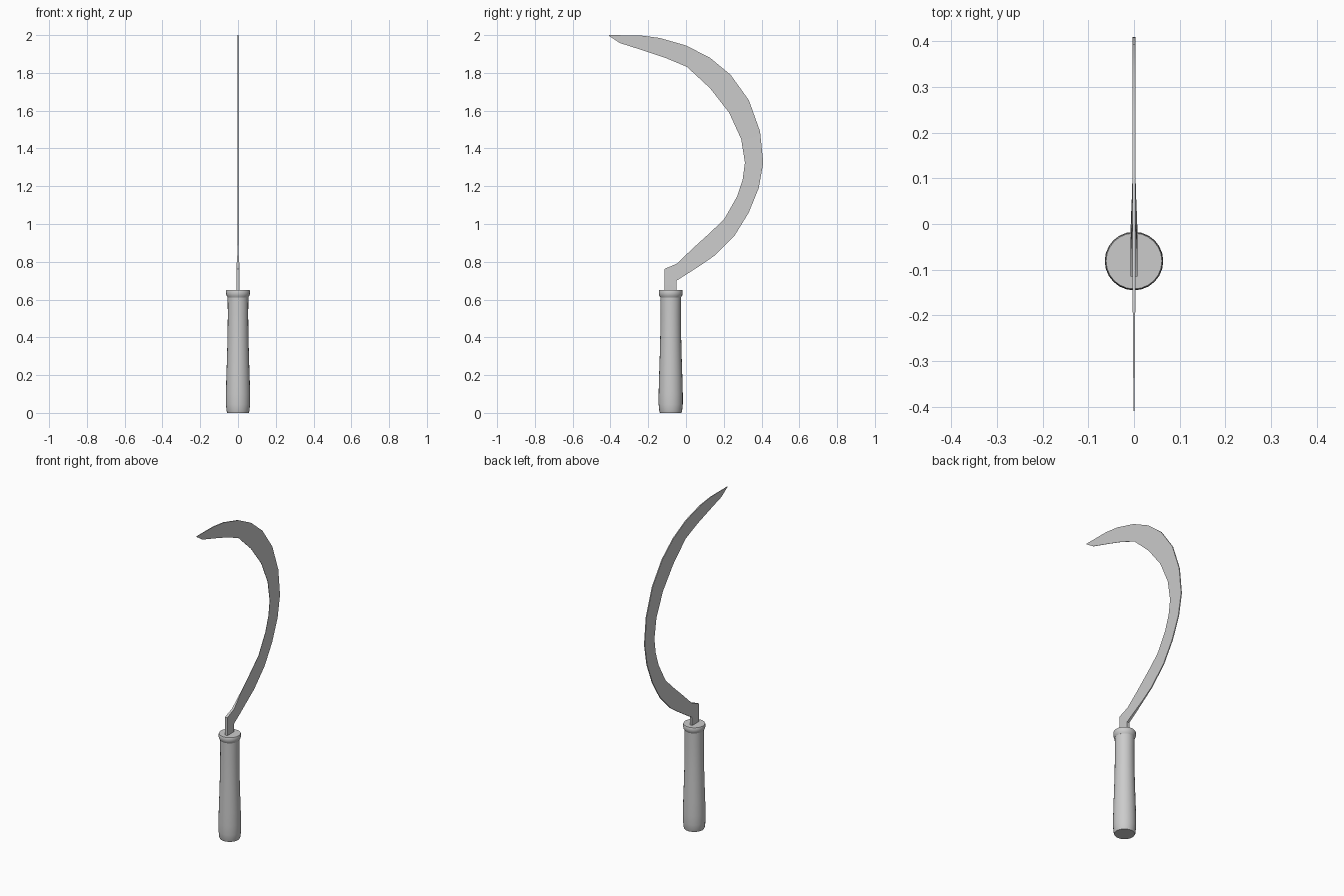
import bpy, bmesh, math

HANDLE_Y = -0.081


def finish(name, bm, angle=35):
    bmesh.ops.recalc_face_normals(bm, faces=bm.faces)
    mesh = bpy.data.meshes.new(name)
    bm.to_mesh(mesh)
    bm.free()
    ob = bpy.data.objects.new(name, mesh)
    bpy.context.collection.objects.link(ob)
    bpy.ops.object.select_all(action='DESELECT')
    ob.select_set(True)
    bpy.context.view_layer.objects.active = ob
    bpy.ops.object.shade_smooth_by_angle(angle=math.radians(angle))
    return ob


def lathe(name, profile, sides=24):
    """Closed turned part from (radius, z) rings, capped at both ends."""
    bm = bmesh.new()
    rings = []
    for r, z in profile:
        rings.append([bm.verts.new((r * math.cos(2 * math.pi * i / sides),
                                    HANDLE_Y + r * math.sin(2 * math.pi * i / sides), z))
                      for i in range(sides)])
    bridge(bm, rings)
    return finish(name, bm)


def bridge(bm, rings):
    n = len(rings[0])
    for a, b in zip(rings, rings[1:]):
        for i in range(n):
            j = (i + 1) % n
            bm.faces.new((a[i], a[j], b[j], b[i]))
    bm.faces.new(rings[0])
    bm.faces.new(rings[-1])


# Turned grip, swelling towards the butt
lathe("handle", [(0.057, 0.0), (0.060, 0.008), (0.064, 0.045), (0.064, 0.10),
                 (0.062, 0.18), (0.058, 0.30), (0.055, 0.42), (0.054, 0.52),
                 (0.055, 0.63)])

# Collar at the top of the grip
lathe("handle_collar", [(0.055, 0.612), (0.061, 0.622), (0.063, 0.632), (0.063, 0.645), (0.061, 0.65)])

# Tang and curved blade: back y, z, cutting edge y, z, half thickness
stations = [
    (-0.050, 0.60, -0.115, 0.60, 0.008),
    (-0.050, 0.70, -0.115, 0.762, 0.008),
    (0.005, 0.735, -0.048, 0.79, 0.007),
    (0.075, 0.780, 0.035, 0.87, 0.004),
    (0.155, 0.835, 0.118, 0.945, 0.003),
    (0.258, 0.940, 0.202, 1.025, 0.003),
    (0.332, 1.060, 0.270, 1.145, 0.003),
    (0.385, 1.190, 0.300, 1.235, 0.003),
    (0.409, 1.325, 0.312, 1.325, 0.003),
    (0.392, 1.490, 0.292, 1.450, 0.003),
    (0.333, 1.655, 0.228, 1.590, 0.003),
    (0.236, 1.790, 0.128, 1.718, 0.003),
    (0.127, 1.880, 0.005, 1.832, 0.003),
    (0.000, 1.945, -0.110, 1.880, 0.003),
    (-0.140, 1.985, -0.230, 1.920, 0.003),
    (-0.240, 1.998, -0.350, 1.958, 0.0025),
    (-0.408, 2.000, -0.410, 1.998, 0.001),
]
bm = bmesh.new()
rings = []
for i, (by, bz, ey, ez, h) in enumerate(stations):
    e = h if i < 3 else h * 0.35      # cutting edge is ground thinner
    rings.append([bm.verts.new(p) for p in
                  ((-h, by, bz), (h, by, bz), (e, ey, ez), (-e, ey, ez))])
bridge(bm, rings)
finish("blade", bm, 30)
